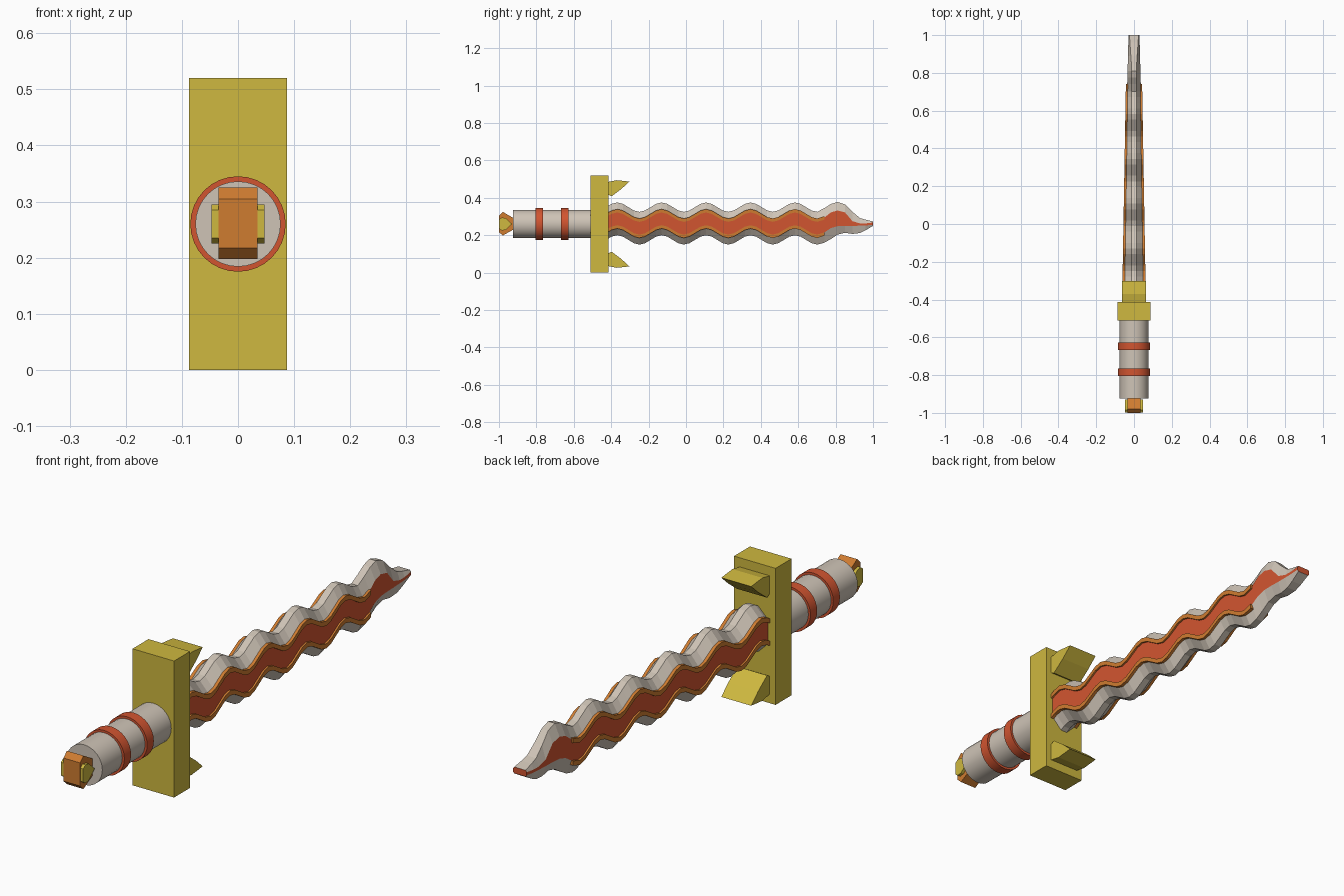
import bpy, bmesh, math
from mathutils import Matrix

if "Cube" in bpy.data.objects:
    bpy.data.objects.remove(bpy.data.objects["Cube"])


def material(name, rgb):
    m = bpy.data.materials.new(name)
    m.diffuse_color = (*rgb, 1)
    m.use_nodes = True
    m.node_tree.nodes["Principled BSDF"].inputs["Base Color"].default_value = m.diffuse_color
    return m


GREY = material("warm_grey", (0.62, 0.55, 0.47))
RED = material("brick_red", (0.64, 0.09, 0.03))
ORANGE = material("orange", (0.62, 0.20, 0.03))
YELLOW = material("mustard", (0.62, 0.48, 0.05))
CZ = 0.26


def finish(bm, name, mats, smooth=False):
    bmesh.ops.recalc_face_normals(bm, faces=bm.faces)
    me = bpy.data.meshes.new(name)
    bm.to_mesh(me)
    bm.free()
    ob = bpy.data.objects.new(name, me)
    bpy.context.collection.objects.link(ob)
    for m in mats:
        me.materials.append(m)
    if smooth:
        bpy.context.view_layer.objects.active = ob
        ob.select_set(True)
        bpy.ops.object.shade_smooth_by_angle(angle=math.radians(35))
        ob.select_set(False)
    return ob


def loft(name, sections, mats, red_sides=(), cap_mats=(0, 0)):
    """Skin a row of equal-length point rings, with capped ends."""
    bm = bmesh.new()
    rings = [[bm.verts.new(p) for p in s] for s in sections]
    n = len(rings[0])
    for a, b in zip(rings, rings[1:]):
        for i in range(n):
            j = (i + 1) % n
            f = bm.faces.new((a[i], a[j], b[j], b[i]))
            f.material_index = 1 if i in red_sides else 0
    for ring, mi in zip((rings[0], rings[-1]), cap_mats):
        bm.faces.new(ring).material_index = mi
    return finish(bm, name, mats)


def side_prism(name, profile, hx, mat):
    """Extrude a (y, z) profile across x."""
    return loft(name, [[(x, y, z) for y, z in profile] for x in (-hx, hx)], [mat])


def cylinder_y(name, r, y0, y1, mat):
    bm = bmesh.new()
    rot = Matrix.Translation((0, (y0 + y1) / 2, CZ)) @ Matrix.Rotation(math.pi / 2, 4, 'X')
    bmesh.ops.create_cone(bm, cap_ends=True, segments=32, radius1=r, radius2=r,
                          depth=y1 - y0, matrix=rot)
    return finish(bm, name, [mat], True)


# Handle and its rings
cylinder_y("handle", 0.076, -0.925, -0.50, GREY)
for k, y in enumerate((-0.785, -0.648)):
    cylinder_y(f"handle_ring_{k + 1}", 0.085, y - 0.02, y + 0.02, RED)

# Pommel: orange block with a smaller yellow core showing at the sides
side_prism("pommel_block", [(-1, .217), (-.98, .198), (-.92, .232), (-.92, .29),
                            (-.98, .325), (-1, .305)], 0.035, ORANGE)
side_prism("pommel_core", [(-.999, .235), (-.985, .225), (-.965, .228), (-.93, .26),
                           (-.965, .292), (-.985, .295), (-.999, .285)], 0.047, YELLOW)

# Guard block and its two forward prongs
side_prism("guard", [(-.51, 0), (-.414, 0), (-.414, .52), (-.51, .52)], 0.0875, YELLOW)
prong = [(-.42, .484), (-.37, .494), (-.302, .487), (-.345, .448), (-.398, .408), (-.42, .42)]
side_prism("upper_prong", prong, 0.063, YELLOW)
side_prism("lower_prong", [(y, 2 * CZ - z) for y, z in prong], 0.063, YELLOW)


# Blade: wavy hexagonal section, then a hand-shaped tip
def mid(y):
    return 0.2625 + 0.025 * math.cos(2 * math.pi * (y + 0.13) / 0.2375)


def half_width(y):
    return 0.056 - 0.020 * (y + 0.41) / 1.15 if y < 0.74 else 0.036 - 0.007 * (y - 0.74) / 0.26


def blade_section(y, top, up, lo, bot):
    w = half_width(y)
    e = 0.014 + 0.010 * max(0, (y - 0.85) / 0.15)
    return [(w, y, lo), (w, y, up), (e, y, top), (-e, y, top),
            (-w, y, up), (-w, y, lo), (-e, y, bot), (e, y, bot)]


STEP = 0.2375 / 8
ys = [-0.42] + [-0.13 + STEP * k for k in range(-9, 29)]
sections = [blade_section(y, mid(y) + .0875, mid(y) + .046, mid(y) - .046, mid(y) - .0875)
            for y in ys]
tip = [(.74, .345, .295, .215, .16), (.775, .367, .322, .238, .18),
       (.81, .378, .332, .248, .203), (.85, .365, .322, .25, .213),
       (.89, .325, .275, .25, .207), (.93, .292, .263, .251, .212),
       (.96, .283, .263, .252, .226), (1, .274, .268, .256, .25)]
sections += [blade_section(*t) for t in tip]
loft("blade", sections, [GREY, RED], red_sides=(0, 4), cap_mats=(0, 1))

# Raised orange trim along both edges of each red panel
trim_ys = [-0.415] + [y for y in ys if y > -0.40] + [.74]
for side, sx in (("right", 1), ("left", -1)):
    for level, sz in (("upper", 1), ("lower", -1)):
        rows = []
        for y in trim_ys:
            x0, x1 = half_width(y) - .01, half_width(y) + .007
            z0, z1 = mid(y) + sz * .034, mid(y) + sz * .052
            rows.append([(sx * x0, y, z0), (sx * x1, y, z0), (sx * x1, y, z1), (sx * x0, y, z1)])
        loft(f"{side}_{level}_trim", rows, [ORANGE])
